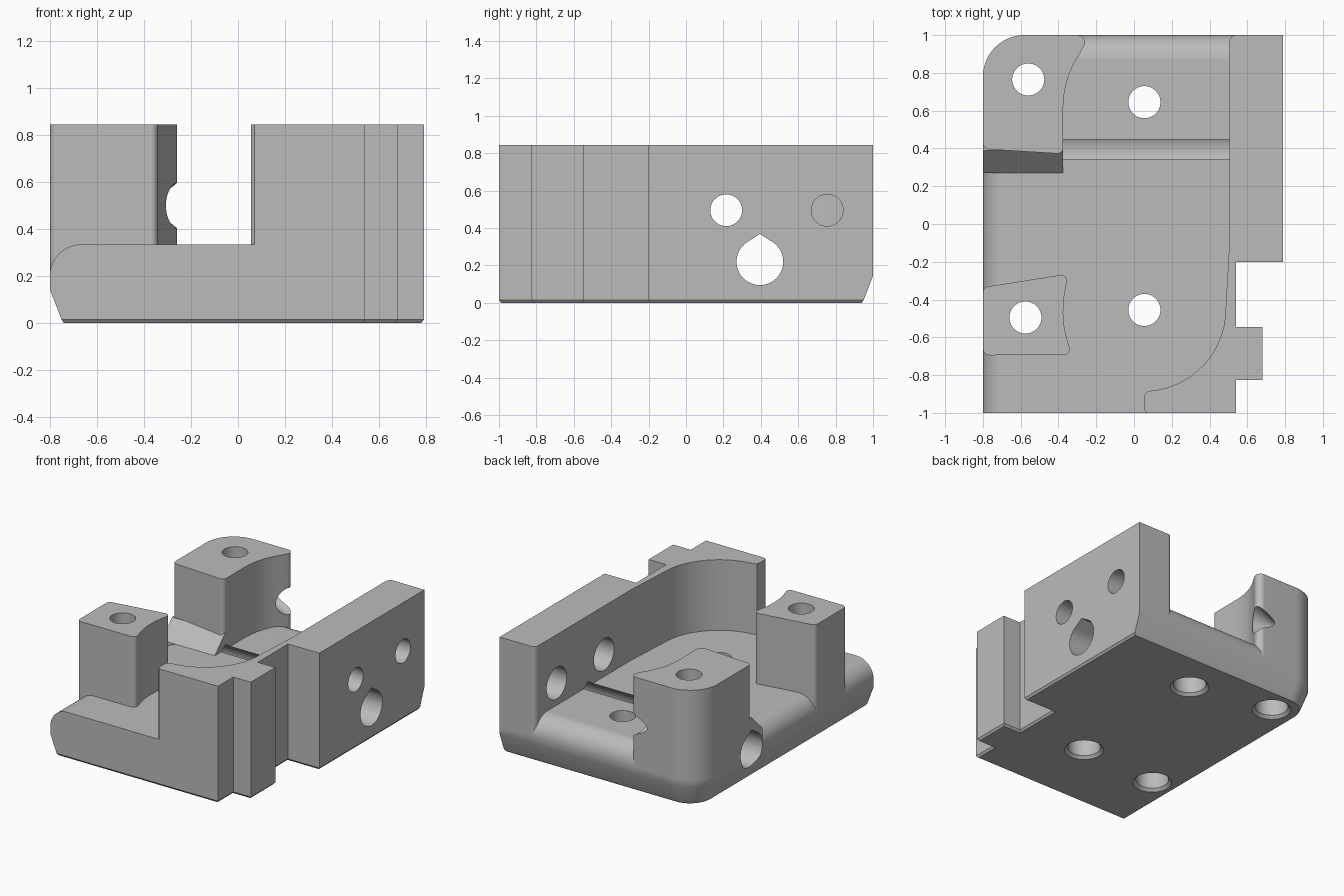
import bpy, bmesh, math

if "Cube" in bpy.data.objects:
    bpy.data.objects.remove(bpy.data.objects["Cube"], do_unlink=True)

grey = bpy.data.materials.new("plain grey")
grey.use_nodes = True
grey.diffuse_color = (0.5, 0.5, 0.5, 1)
grey.node_tree.nodes["Principled BSDF"].inputs["Base Color"].default_value = (0.5, 0.5, 0.5, 1)


def arc(cx, cy, r, a0, a1, n=14):
    angles = [math.radians(a0 + (a1 - a0) * i / n) for i in range(n + 1)]
    return [(cx + r * math.cos(a), cy + r * math.sin(a)) for a in angles]


def circle(cx, cy, r, n=48):
    return arc(cx, cy, r, 0, 360, n)[:-1]


def loft(name, sections, axis="z"):
    """Closed solid through (height, outline) sections along an axis."""
    bm = bmesh.new()
    rings = []
    for h, pts in sections:
        place = (lambda p: (h, p[0], p[1])) if axis == "x" else (lambda p: (p[0], p[1], h))
        rings.append([bm.verts.new(place(p)) for p in pts])
    for a, b in zip(rings, rings[1:]):
        for i in range(len(a)):
            j = (i + 1) % len(a)
            bm.faces.new((a[i], a[j], b[j], b[i]))
    bm.faces.new(rings[0][::-1])
    bm.faces.new(rings[-1])
    bmesh.ops.recalc_face_normals(bm, faces=bm.faces)
    mesh = bpy.data.meshes.new(name)
    bm.to_mesh(mesh)
    bm.free()
    mesh.materials.append(grey)
    ob = bpy.data.objects.new(name, mesh)
    bpy.context.scene.collection.objects.link(ob)
    return ob


TOP, FLOOR, LOW = 0.845, 0.335, 0.145
R = 0.22     # rear left corner radius
ROUND = 0.135


def footprint(d, e):
    """Plan outline, inset d on the left and rear, e on the front and right."""
    return ([(0.79 - e, 1 - d)] + arc(-0.8 + R, 1 - R, R - d, 90, 180)
            + [(-0.8 + d, -1 + e), (0.54 - e, -1 + e), (0.54 - e, -0.825 + e),
               (0.68 - e, -0.825 + e), (0.68 - e, -0.545 - e), (0.54 - e, -0.545 - e),
               (0.54 - e, -0.2 + e), (0.79 - e, -0.2 + e)])


# Base: chamfered below, rounded over on the left and rear edges
sections = [(0, footprint(0.06, 0.012)), (0.015, footprint(0.05, 0)), (LOW, footprint(0, 0))]
for x, z in arc(0, FLOOR - ROUND, ROUND, 0, 90, 12):
    sections.append((z, footprint(ROUND - x, 0)))
base = loft("base", sections)

# Side wall, stepped outside and curved inside
wall_plan = ([(0.79, 1), (0.54, 1)] + arc(0.54, 0.965, 0.035, 90, 180, 6)[1:]
             + [(0.505, -0.1)] + arc(0.05, -0.45, 0.435, 0, -86)
             + [(0.06, -0.895), (0.055, -0.91), (0.055, -0.985), (0.07, -1), (0.54, -1),
                (0.54, -0.825), (0.68, -0.825), (0.68, -0.545), (0.54, -0.545),
                (0.54, -0.2), (0.79, -0.2)])
wall = loft("side_wall", [(LOW, wall_plan), (TOP, wall_plan)])

# Rear post with rounded outer corner and hollowed inner side
rear_plan = (arc(-0.8 + R, 1 - R, R, 90, 180)
             + arc(-0.765, 0.43, 0.035, 180, 265, 6)
             + arc(-0.405, 0.403, 0.03, 265, 360, 6)
             + [(-0.375, 0.62), (-0.371, 0.68), (-0.36, 0.74), (-0.343, 0.795),
                (-0.318, 0.85), (-0.288, 0.9)]
             + arc(-0.3, 0.96, 0.04, -20, 90, 8))
rear_post = loft("rear_post", [(LOW, rear_plan), (TOP, rear_plan)])

# Sloping support at the foot of the rear post, around the cross bore
slope = [(0.27, 0.2), (0.27, 0.335), (0.39, 0.455), (0.5, 0.455), (0.5, 0.2)]
support = loft("rear_post_support", [(-0.8, slope), (-0.375, slope)], "x")

# Front post with a shallow hollow on its inner side
front_plan = (arc(-0.765, -0.365, 0.035, 100, 180, 6)
              + arc(-0.765, -0.66, 0.035, 180, 270, 6)
              + arc(-0.37, -0.663, 0.03, 270, 380, 6)
              + [(-0.358, -0.6), (-0.37, -0.54), (-0.375, -0.47), (-0.372, -0.4), (-0.36, -0.33)]
              + arc(-0.385, -0.3, 0.03, 0, 100, 6))
front_post = loft("front_post", [(LOW + 0.02, front_plan), (TOP, front_plan)])

# Cutters: vertical holes, counterbored and countersunk from below
HOLE, BORE = 0.085, 0.11


def screw_hole(x, y):
    steps = [(-0.02, 0.15), (0.02, BORE), (0.15, BORE), (0.151, HOLE), (1, HOLE)]
    return loft("screw_cutter", [(z, circle(x, y, r)) for z, r in steps])


rear_hole, front_hole = screw_hole(-0.56, 0.765), screw_hole(-0.575, -0.495)
floor_holes = [screw_hole(0.055, 0.645), screw_hole(0.055, -0.455)]

# Cutters: wall holes, wider on the inner side
wall_holes = [loft("wall_hole_cutter", [(x, circle(y, 0.495, r)) for x, r in
              [(0.4, 0.115), (0.65, 0.115), (0.651, HOLE), (0.9, HOLE)]], "x")
              for y in (0.215, 0.755)]

# Cutter: teardrop cross bore
tangent = math.degrees(math.acos(0.125 / 0.148))
drop = arc(0.395, 0.22, 0.125, 90 + tangent, 450 - tangent, 40) + [(0.395, 0.368)]
cross_bore = loft("cross_bore_cutter", [(-1, drop), (1, drop)], "x")

# Cutter: tapered notch in the rear post
notch = loft("notch_cutter", [(-0.52, circle(0.95, 0.5, 0.002)),
                              (-0.2, circle(0.95, 0.5, 0.12))], "x")

cuts = {
    base: floor_holes + [rear_hole, front_hole, cross_bore],
    wall: wall_holes + [cross_bore],
    rear_post: [rear_hole, cross_bore, notch],
    support: [cross_bore],
    front_post: [front_hole],
}

# Carve each part, then smooth only the curved surfaces
for part, cutters in cuts.items():
    for cutter in cutters:
        mod = part.modifiers.new("cut", "BOOLEAN")
        mod.operation = "DIFFERENCE"
        mod.solver = "EXACT"
        mod.object = cutter
bpy.context.view_layer.update()
graph = bpy.context.evaluated_depsgraph_get()
carved = {part: bpy.data.meshes.new_from_object(part.evaluated_get(graph)) for part in cuts}
for part, mesh in carved.items():
    part.modifiers.clear()
    part.data = mesh
    mesh.shade_smooth()
    mesh.set_sharp_from_angle(angle=math.radians(25))
    weighted = part.modifiers.new("even shading", "WEIGHTED_NORMAL")
    weighted.keep_sharp = True

for cutter in {c for group in cuts.values() for c in group}:
    bpy.data.objects.remove(cutter, do_unlink=True)
